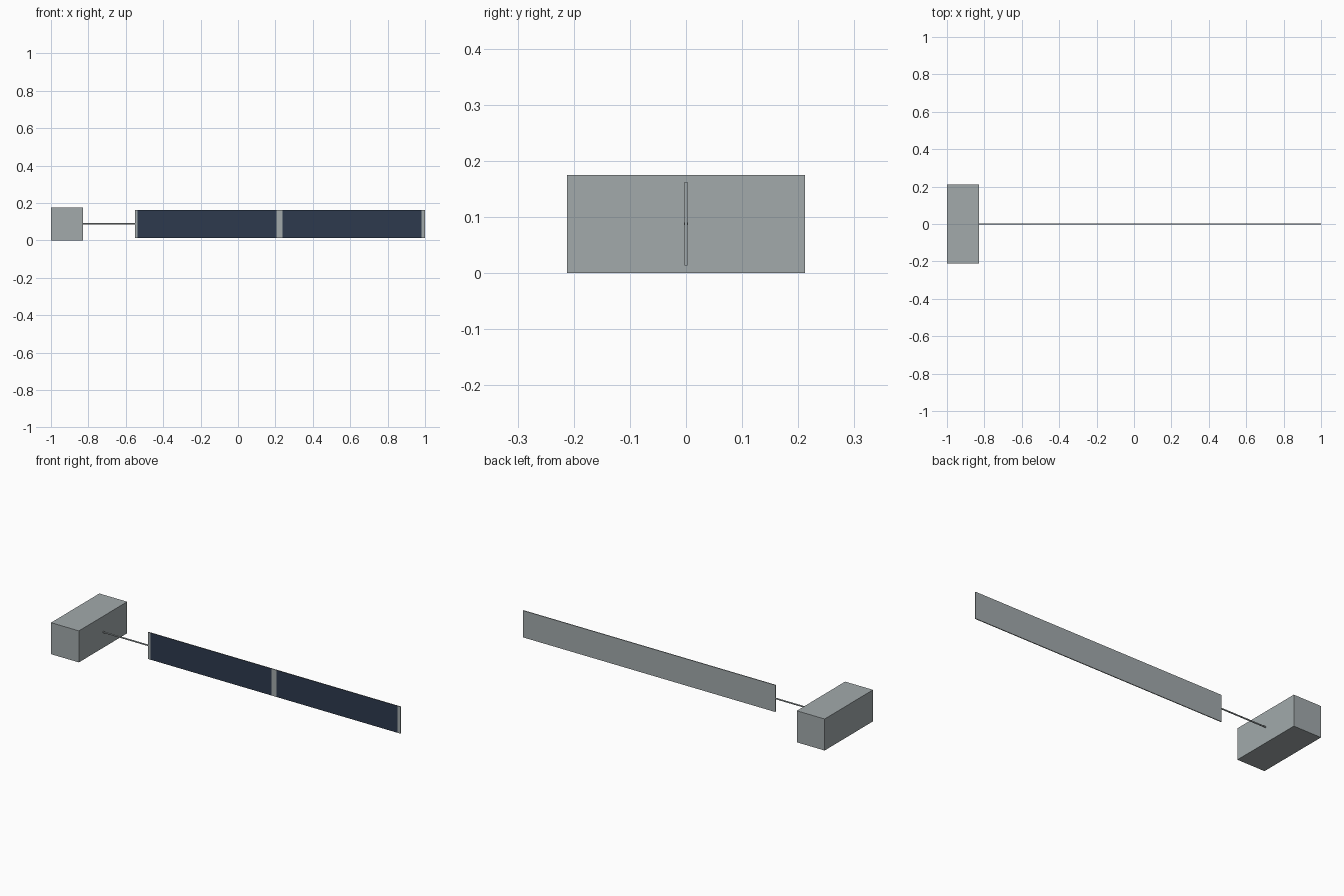
import bpy, bmesh
from mathutils import Matrix, Vector

cube = bpy.data.objects.get("Cube")
if cube:
    bpy.data.objects.remove(cube, do_unlink=True)


def material(name, rgb):
    mat = bpy.data.materials.new(name)
    mat.use_nodes = True
    mat.diffuse_color = (*rgb, 1)
    mat.node_tree.nodes["Principled BSDF"].inputs["Base Color"].default_value = (*rgb, 1)
    return mat


grey = material("metal grey", (0.36, 0.40, 0.41))
navy = material("solar cell navy", (0.026, 0.042, 0.076))


def finish(name, bm, mats):
    mesh = bpy.data.meshes.new(name)
    bm.to_mesh(mesh)
    bm.free()
    for m in mats:
        mesh.materials.append(m)
    obj = bpy.data.objects.new(name, mesh)
    bpy.context.collection.objects.link(obj)
    return obj


def box(low, high):
    low, high = Vector(low), Vector(high)
    bm = bmesh.new()
    bmesh.ops.create_cube(bm, size=1, matrix=Matrix.Translation((low + high) / 2)
                          @ Matrix.Diagonal((*(high - low), 1)))
    return bm


MID_Z = 0.088
BODY_END, PANEL_START = -0.829, -0.55

# Body: plain block across the end of the arm
finish("body", box((-1, -0.212, 0), (BODY_END, 0.212, 0.175)), [grey])

# Boom: thin round rod from the body to the panel
boom = bmesh.new()
bmesh.ops.create_cone(boom, cap_ends=True, segments=16, radius1=0.004, radius2=0.004,
                      depth=PANEL_START - BODY_END,
                      matrix=Matrix.Translation(((PANEL_START + BODY_END) / 2, 0, MID_Z))
                      @ Matrix.Rotation(1.5707963, 4, "Y"))
rod = finish("boom", boom, [grey])
bpy.context.view_layer.objects.active = rod
rod.select_set(True)
bpy.ops.object.shade_smooth_by_angle()

# Panel: thin sheet, cut so that two spans of the front face hold cells
spans = [(-0.537, 0.206), (0.238, 0.982)]
panel = box((PANEL_START, -0.0025, MID_Z - 0.0745), (1, 0.0025, MID_Z + 0.0745))
for x in [edge for span in spans for edge in span]:
    bmesh.ops.bisect_plane(panel, geom=panel.verts[:] + panel.edges[:] + panel.faces[:],
                           plane_co=(x, 0, 0), plane_no=(1, 0, 0))
panel.normal_update()
for f in panel.faces:
    cx = f.calc_center_median().x
    if f.normal.y < -0.9 and any(a < cx < b for a, b in spans):
        f.material_index = 1
finish("solar_panel", panel, [grey, navy])
